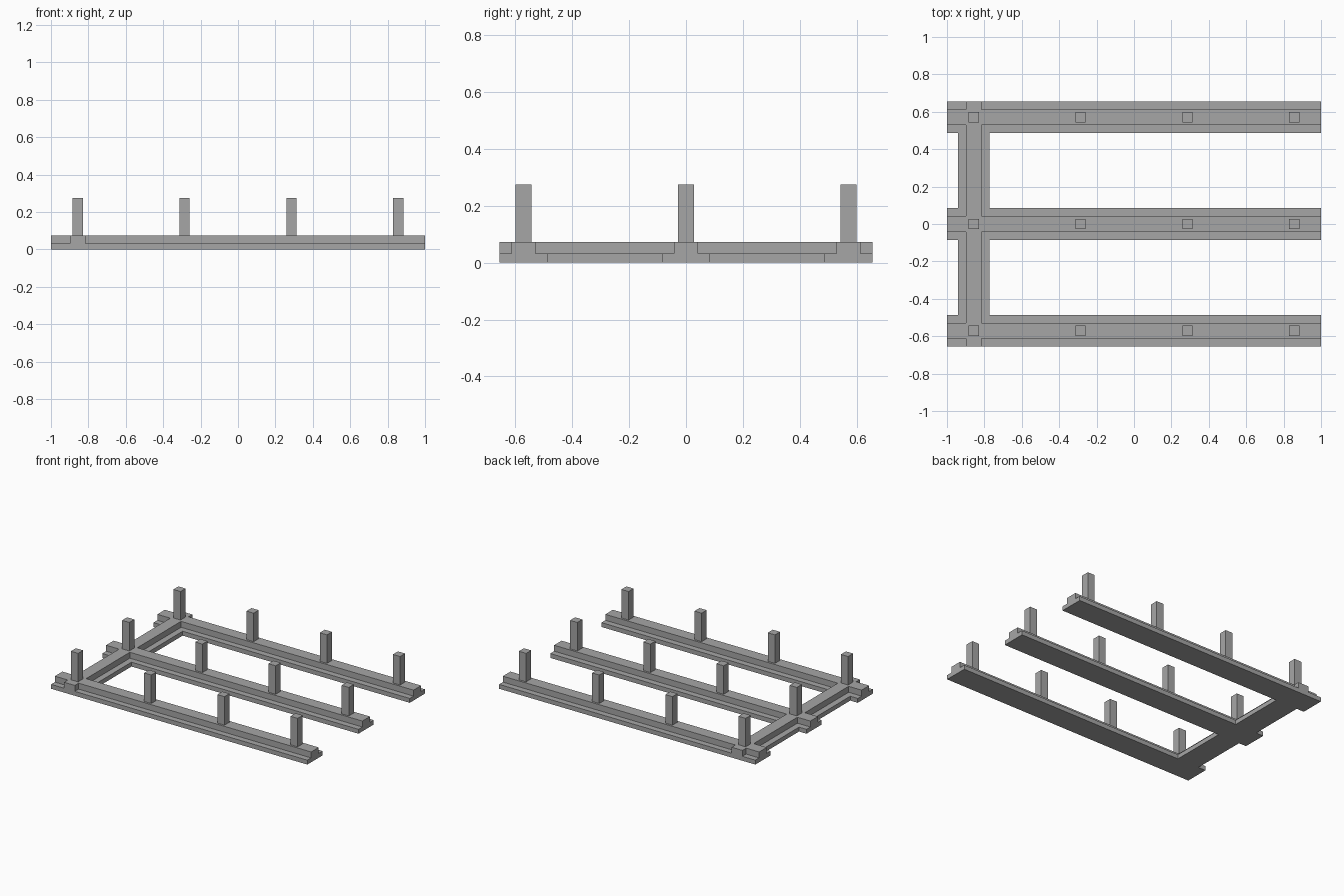
import bpy, bmesh
from mathutils import Matrix, Vector

if "Cube" in bpy.data.objects:
    bpy.data.objects.remove(bpy.data.objects["Cube"])

concrete = bpy.data.materials.new("concrete grey")
concrete.diffuse_color = (0.38, 0.38, 0.38, 1)
concrete.use_nodes = True
concrete.node_tree.nodes["Principled BSDF"].inputs["Base Color"].default_value = concrete.diffuse_color

ROWS = (-0.571, 0.0, 0.571)               # strip footing centre lines (y)
COLS = (-0.857, -0.286, 0.286, 0.857)     # column positions (x)
CROSS = COLS[0]                           # cross footing centre line (x)
FLANGE, STEM = 0.085, 0.042               # half widths of the inverted T
LEVELS = (0.0, 0.031, 0.073)              # base, flange top, stem top
TOP, HALF = 0.274, 0.028                  # column top and half width


def finish(bm, name):
    mesh = bpy.data.meshes.new(name)
    bm.to_mesh(mesh)
    bm.free()
    mesh.materials.append(concrete)
    ob = bpy.data.objects.new(name, mesh)
    bpy.context.collection.objects.link(ob)


# Footing: inverted T strips joined with one cross strip as a single solid
offs = (-FLANGE, -STEM, STEM, FLANGE)
xs = [-1.0] + [CROSS + o for o in offs] + [1.0]
ys = [r + o for r in ROWS for o in offs]
ys[0], ys[-1] = -0.655, 0.655
grid = (xs, ys, LEVELS)


def solid(cell):
    if any(not 0 <= c < len(g) - 1 for c, g in zip(cell, grid)):
        return False
    x, y, z = [(g[c] + g[c + 1]) / 2 for c, g in zip(cell, grid)]
    half = FLANGE if z < LEVELS[1] else STEM
    return abs(x - CROSS) < half or any(abs(y - r) < half for r in ROWS)


bm = bmesh.new()
for i in range(len(xs) - 1):
    for j in range(len(ys) - 1):
        for k in range(len(LEVELS) - 1):
            if not solid((i, j, k)):
                continue
            for axis in range(3):
                for side in (0, 1):
                    near = [i, j, k]
                    near[axis] += 2 * side - 1
                    if solid(near):
                        continue
                    u, v = (axis + 1) % 3, (axis + 2) % 3
                    ring = []
                    for du, dv in ((0, 0), (1, 0), (1, 1), (0, 1)):
                        c = [i, j, k]
                        c[axis] += side
                        c[u] += du
                        c[v] += dv
                        ring.append(bm.verts.new([g[n] for g, n in zip(grid, c)]))
                    bm.faces.new(ring if side else ring[::-1])
bmesh.ops.remove_doubles(bm, verts=bm.verts[:], dist=1e-5)
bmesh.ops.dissolve_limit(bm, angle_limit=0.02, verts=bm.verts[:], edges=bm.edges[:])
finish(bm, "footing")

# Columns standing on the strips
for r, y in enumerate(ROWS):
    for c, x in enumerate(COLS):
        bm = bmesh.new()
        height = TOP - LEVELS[2]
        bmesh.ops.create_cube(bm, size=1, matrix=Matrix.LocRotScale(
            Vector((x, y, LEVELS[2] + height / 2)), None,
            Vector((2 * HALF, 2 * HALF, height))))
        finish(bm, f"column_{r + 1}_{c + 1}")
